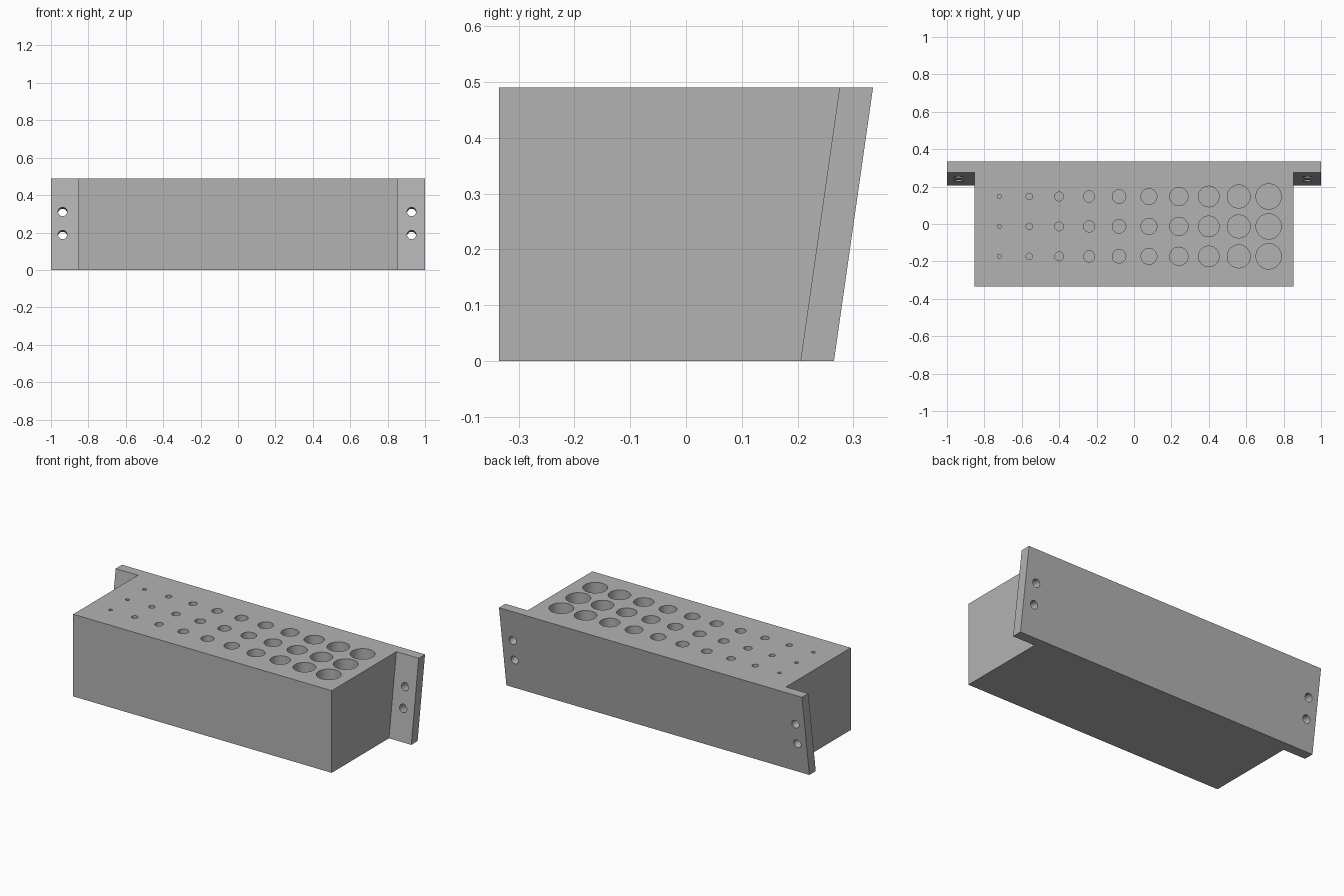
import bpy, bmesh, math
from mathutils import Matrix, Vector

cube = bpy.data.objects.get("Cube")
if cube:
    bpy.data.objects.remove(cube, do_unlink=True)

HEIGHT = 0.49
LEAN = 0.07          # how far the back plate leans back over its height
HALF_BODY = 0.853
FRONT, BACK, PLATE = -0.335, 0.335, 0.06
HOLE_DEPTH = 0.4

grey = bpy.data.materials.new("plain grey")
grey.use_nodes = True
colour = (0.45, 0.45, 0.45, 1)
grey.diffuse_color = colour
grey.node_tree.nodes["Principled BSDF"].inputs["Base Color"].default_value = colour


def make_object(name, bm):
    bmesh.ops.recalc_face_normals(bm, faces=bm.faces)
    mesh = bpy.data.meshes.new(name)
    bm.to_mesh(mesh)
    bm.free()
    mesh.materials.append(grey)
    obj = bpy.data.objects.new(name, mesh)
    bpy.context.collection.objects.link(obj)
    return obj


def add_cylinder(bm, centre, radius, length, turn=Matrix()):
    bmesh.ops.create_cone(bm, cap_ends=True, segments=40, radius1=radius, radius2=radius,
                          depth=length, matrix=Matrix.Translation(centre) @ turn)


# Block with leaning full-width back plate: a T outline, rear points sheared at the base
inner = BACK - PLATE
half = [(HALF_BODY, FRONT), (HALF_BODY, inner), (1, inner), (1, BACK)]
outline = half + [(-x, y) for x, y in reversed(half)]
bm = bmesh.new()
rings = []
for z, shift in ((0, LEAN), (HEIGHT, 0)):
    rings.append([bm.verts.new((x, y - (shift if y > 0 else 0), z)) for x, y in outline])
bottom, top = rings
bm.faces.new(bottom)
bm.faces.new(top)
for i in range(len(outline)):
    j = (i + 1) % len(outline)
    bm.faces.new((bottom[i], bottom[j], top[j], top[i]))
rack = make_object("storage_block", bm)

# Blind holes in the top, growing in size from right to left
bm = bmesh.new()
for row in range(3):
    for col in range(10):
        spot = Vector((-0.72 + 0.16 * col, -0.173 + 0.16 * row, HEIGHT - HOLE_DEPTH / 2 + 0.05))
        add_cylinder(bm, spot, 0.011 + 0.0063 * col, HOLE_DEPTH + 0.1)

# Screw holes square to the leaning plate
tilt = Matrix.Rotation(math.pi / 2 - math.atan(LEAN / HEIGHT), 4, "X")
for x in (-0.938, 0.928):
    for z in (0.184, 0.307):
        y = BACK - PLATE / 2 - LEAN * (1 - z / HEIGHT)
        add_cylinder(bm, Vector((x, y, z)), 0.024, 0.2, tilt)
cutter = make_object("hole_cutter", bm)
cutter.hide_render = True

# Cut the holes and keep only the finished block
cut = rack.modifiers.new("holes", "BOOLEAN")
cut.operation = "DIFFERENCE"
cut.solver = "EXACT"
cut.object = cutter
bpy.ops.object.select_all(action="DESELECT")
bpy.context.view_layer.objects.active = rack
rack.select_set(True)
bpy.ops.object.modifier_apply(modifier=cut.name)
bpy.data.objects.remove(cutter, do_unlink=True)
bpy.ops.object.shade_smooth_by_angle(angle=math.radians(30))
